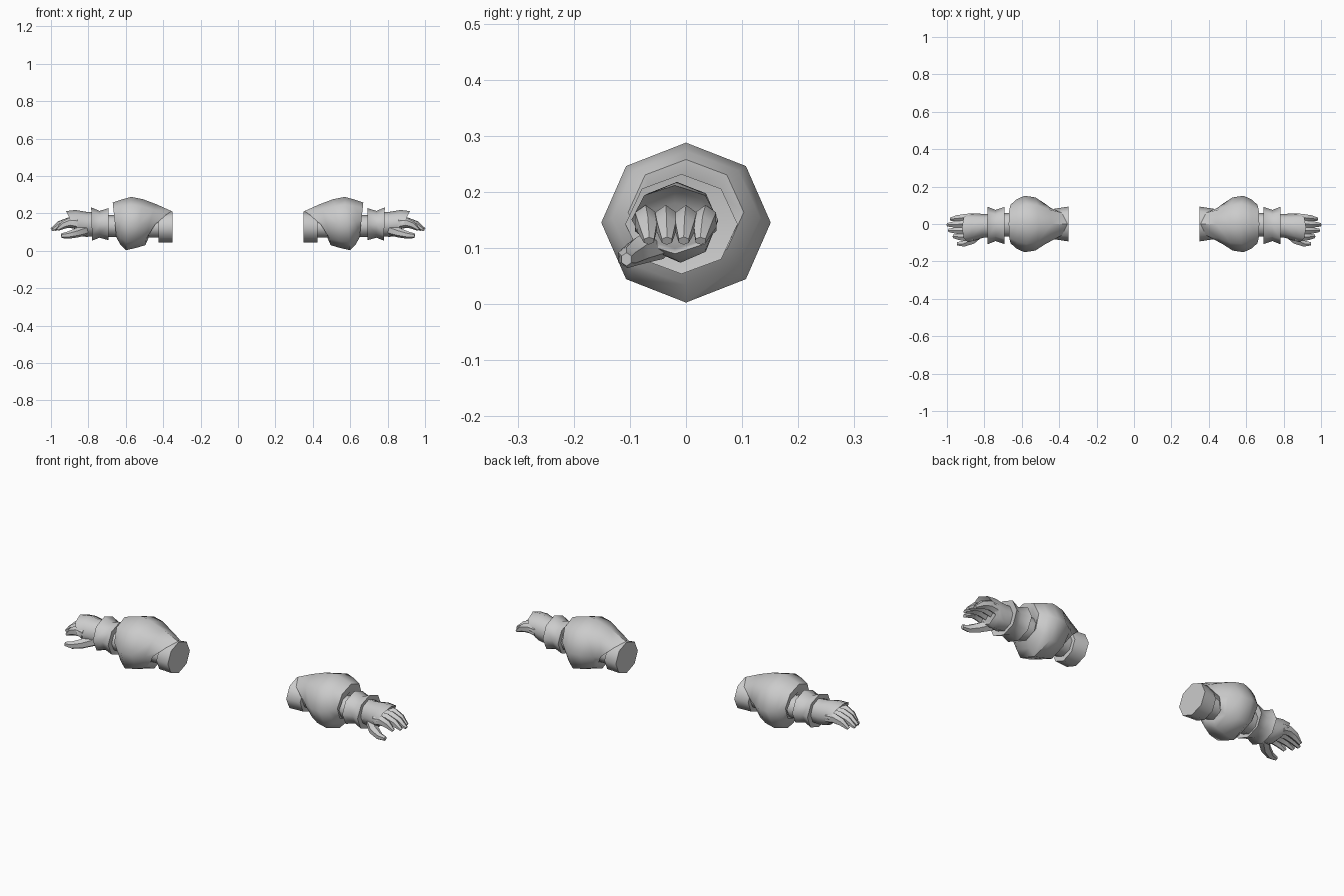
import bpy, bmesh, math
from mathutils import Vector

if "Cube" in bpy.data.objects:
    bpy.data.objects.remove(bpy.data.objects["Cube"], do_unlink=True)

grey = bpy.data.materials.new("plain grey")
grey.use_nodes = True
grey.diffuse_color = (0.6, 0.6, 0.6, 1)
grey.node_tree.nodes["Principled BSDF"].inputs["Base Color"].default_value = (0.6, 0.6, 0.6, 1)


def loft(name, rings, smooth=50):
    """Skin closed point rings, cap both ends and mirror to the other arm."""
    bm = bmesh.new()
    loops = [[bm.verts.new(p) for p in ring] for ring in rings]
    n = len(loops[0])
    for a, b in zip(loops, loops[1:]):
        for i in range(n):
            j = (i + 1) % n
            bm.faces.new((a[i], a[j], b[j], b[i]))
    bm.faces.new(loops[0][::-1])
    bm.faces.new(loops[-1])
    bmesh.ops.recalc_face_normals(bm, faces=bm.faces)
    mesh = bpy.data.meshes.new(name)
    bm.to_mesh(mesh)
    bm.free()
    mesh.materials.append(grey)
    ob = bpy.data.objects.new(name, mesh)
    bpy.context.collection.objects.link(ob)
    bpy.ops.object.select_all(action="DESELECT")
    ob.select_set(True)
    bpy.context.view_layer.objects.active = ob
    bpy.ops.object.shade_smooth_by_angle(angle=math.radians(smooth))
    mirror = ob.modifiers.new("Mirror", "MIRROR")
    mirror.use_mirror_merge = False
    return ob


def ring(x_top, x_bot, z_top, z_bot, ry, cy=0.0, power=1.0, n=8):
    """Eight-sided section around the arm, leaning from x_bot to x_top."""
    pts = []
    for k in range(n):
        a = 2 * math.pi * k / n
        t = (math.sin(a) + 1) / 2
        pts.append((x_bot + (x_top - x_bot) * t ** power,
                    cy + ry * math.cos(a), z_bot + (z_top - z_bot) * t))
    return pts


def digit(name, path, widths, heights):
    """Six-sided finger following a path of points."""
    path = [Vector(p) for p in path]
    rings = []
    for i, p in enumerate(path):
        d = (path[min(i + 1, len(path) - 1)] - path[max(i - 1, 0)]).normalized()
        side = Vector((0, 0, 1)).cross(d).normalized()
        up = d.cross(side)
        rings.append([p + side * widths[i] * math.cos(k * math.pi / 3 + math.pi / 6) * 1.15
                      + up * heights[i] * math.sin(k * math.pi / 3 + math.pi / 6)
                      for k in range(6)])
    return loft(name, rings, 50)


# Short sleeve root at the shoulder
loft("shoulder_sleeve", [
    ring(0.35, 0.35, 0.21, 0.045, 0.093),
    ring(0.39, 0.39, 0.208, 0.045, 0.087),
    ring(0.425, 0.425, 0.20, 0.045, 0.082)])

# Arm inside the sleeves
loft("arm", [
    ring(0.40, 0.40, 0.18, 0.07, 0.062),
    ring(0.60, 0.60, 0.19, 0.07, 0.065),
    ring(0.80, 0.80, 0.19, 0.08, 0.060, -0.01)])

# Puffed sleeve, drawn over the shoulder at the top
loft("puff_sleeve", [
    ring(0.46, 0.49, 0.17, 0.09, 0.05),
    ring(0.355, 0.48, 0.212, 0.065, 0.085, 0, 1.8),
    ring(0.44, 0.495, 0.250, 0.030, 0.108, 0, 1.4),
    ring(0.51, 0.545, 0.276, 0.015, 0.142),
    ring(0.57, 0.60, 0.288, 0.003, 0.151),
    ring(0.625, 0.63, 0.273, 0.035, 0.132),
    ring(0.67, 0.65, 0.258, 0.07, 0.103),
    ring(0.665, 0.648, 0.215, 0.075, 0.085),
    ring(0.64, 0.64, 0.19, 0.08, 0.06)])

# Pinched wrist cuff
loft("wrist_cuff", [
    ring(0.70, 0.70, 0.19, 0.08, 0.06, -0.01),
    ring(0.692, 0.692, 0.228, 0.056, 0.100, -0.008),
    ring(0.74, 0.74, 0.213, 0.070, 0.083, -0.008),
    ring(0.785, 0.780, 0.232, 0.054, 0.100, -0.008),
    ring(0.775, 0.775, 0.19, 0.08, 0.06, -0.01)])

# Glove with an overhanging back flap
loft("glove", [
    ring(0.77, 0.77, 0.208, 0.078, 0.063, -0.008),
    ring(0.81, 0.81, 0.208, 0.074, 0.064, -0.010),
    ring(0.87, 0.84, 0.218, 0.078, 0.073, -0.016),
    ring(0.92, 0.855, 0.212, 0.090, 0.077, -0.020),
    ring(0.905, 0.855, 0.202, 0.095, 0.070, -0.020),
    ring(0.875, 0.86, 0.180, 0.100, 0.060, -0.020)])

# Four curled fingers: root y, tip y, tip x
fingers = {"index": (-0.072, -0.066, 0.965), "middle": (-0.036, -0.034, 0.99),
           "ring": (0.0, -0.004, 0.998), "little": (0.035, 0.026, 0.98)}
for label, (y0, y1, tip) in fingers.items():
    length = tip - 0.86
    digit(label + "_finger", [
        (0.86, y0, 0.145), (0.86 + length * 0.35, y0, 0.150),
        (0.86 + length * 0.68, (y0 + y1) / 2, 0.138), (tip, y1, 0.113)],
        [0.019, 0.019, 0.017, 0.009], [0.030, 0.027, 0.021, 0.008])

# Thumb
digit("thumb", [
    (0.82, -0.045, 0.11), (0.865, -0.085, 0.095),
    (0.91, -0.105, 0.083), (0.945, -0.106, 0.080)],
    [0.024, 0.022, 0.016, 0.009], [0.03, 0.025, 0.019, 0.012])
